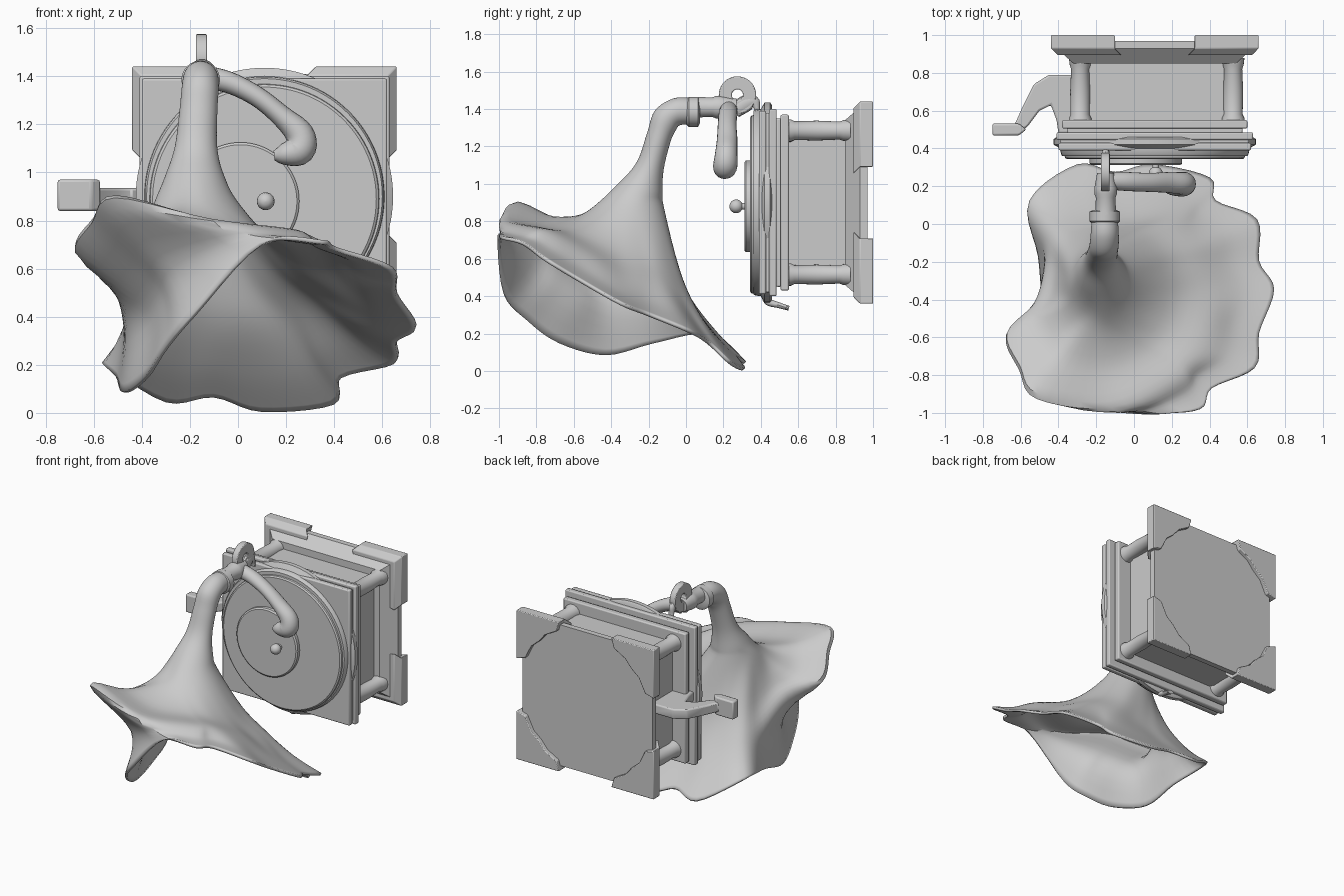
import bpy, bmesh, math
from mathutils import Vector as V

if "Cube" in bpy.data.objects:
    bpy.data.objects.remove(bpy.data.objects["Cube"])

CX, CZ = 0.11, 0.90   # centre of the cabinet, whose axis runs along y


def loft(name, rings, cap=True):
    bm = bmesh.new()
    rows = [[bm.verts.new(p) for p in r] for r in rings]
    n = len(rows[0])
    for a, b in zip(rows, rows[1:]):
        for i in range(n):
            bm.faces.new((a[i], a[(i + 1) % n], b[(i + 1) % n], b[i]))
    if cap:
        bm.faces.new(rows[0])
        bm.faces.new(rows[-1])
    else:
        bmesh.ops.remove_doubles(bm, verts=bm.verts, dist=1e-5)
    bmesh.ops.recalc_face_normals(bm, faces=bm.faces)
    me = bpy.data.meshes.new(name)
    bm.to_mesh(me)
    bm.free()
    ob = bpy.data.objects.new(name, me)
    bpy.context.collection.objects.link(ob)
    return ob


def bevel(ob, w):
    m = ob.modifiers.new("bevel", 'BEVEL')
    m.width, m.segments = w, 2
    return ob


def slab(name, hx, hz, y0, y1, hx1=None, hz1=None):
    def ring(x, z, y):
        return [(CX + s * x, y, CZ + t * z) for s, t in ((1, 1), (-1, 1), (-1, -1), (1, -1))]
    return loft(name, [ring(hx, hz, y0), ring(hx1 or hx, hz1 or hz, y1)])


def turned(name, x, z, profile, n=64):
    return loft(name, [[(x + r * math.cos(2 * math.pi * i / n), y, z + r * math.sin(2 * math.pi * i / n))
                        for i in range(n)] for y, r in profile])


def cat(p0, p1, p2, p3, t):
    return 0.5 * (2 * p1 + (p2 - p0) * t + (2 * p0 - 5 * p1 + 4 * p2 - p3) * t * t
                  + (3 * p1 - p0 - 3 * p2 + p3) * t ** 3)


def smooth(pts, k, closed=False):
    pts = [V(p) for p in pts]
    n = len(pts)
    get = (lambda i: pts[i % n]) if closed else (lambda i: pts[min(max(i, 0), n - 1)])
    out = [cat(get(i - 1), get(i), get(i + 1), get(i + 2), j / k)
           for i in range(n if closed else n - 1) for j in range(k)]
    return out if closed else out + [pts[-1]]


def circle(c, t, u, ru, rv, n):
    t, u = V(t).normalized(), V(u)
    v = u.cross(t)
    return [V(c) + u * ru * math.cos(2 * math.pi * i / n) + v * rv * math.sin(2 * math.pi * i / n)
            for i in range(n)]


def tube(name, path, u, n=20, k=5):
    """path rows: x, y, z, radius along u, radius across"""
    pos = smooth([p[:3] for p in path], k)
    rad = smooth([(p[3], p[4], 0) for p in path], k)
    rings = []
    for i, p in enumerate(pos):
        t = pos[min(i + 1, len(pos) - 1)] - pos[max(i - 1, 0)]
        rings.append(circle(p, t, u, rad[i][0], rad[i][1], n))
    return loft(name, rings)


# Cabinet: body, corner columns, base and lid mouldings
slab("cabinet_body", 0.385, 0.39, 0.50, 0.95)
for sx in (-1, 1):
    for sz in (-1, 1):
        turned("corner_column", CX + 0.01 + sx * 0.405, CZ + sz * 0.385,
               [(0.52, 0.06), (0.56, 0.06), (0.58, 0.05), (0.70, 0.053), (0.82, 0.048), (0.84, 0.055), (0.88, 0.06)], 24)
        # shaped corner foot
        poly = [(0, 0), (.34, 0), (.32, .07), (.23, .12), (.18, .18), (.12, .23), (.07, .33), (0, .35)]
        foot = loft("corner_foot", [[(CX + sx * (h - a), y, CZ + sz * (h - 0.01 - b)) for a, b in poly]
                                    for y, h in ((0.895, 0.515), (0.93, 0.55), (1.0, 0.55))])
        bevel(foot, 0.005)
slab("base_flare", 0.43, 0.44, 0.85, 0.93, 0.52, 0.51)
slab("base_panel", 0.52, 0.51, 0.93, 0.97)
for hx, hz, y0, y1 in ((0.49, 0.47, 0.505, 0.55), (0.465, 0.45, 0.48, 0.51), (0.52, 0.50, 0.445, 0.485),
                       (0.50, 0.48, 0.425, 0.45), (0.51, 0.49, 0.39, 0.428)):
    bevel(slab("lid_moulding", hx, hz, y0, y1), 0.008)

# Turntable, record, label and spindle
turned("turntable", CX, CZ, [(0.46, 0.52), (0.45, 0.535), (0.42, 0.535), (0.40, 0.50), (0.37, 0.497), (0.36, 0.49)], 96)
turned("record", CX, 0.89, [(0.37, 0.48), (0.35, 0.475), (0.343, 0.465)], 96)
turned("record_label", 0.01, 0.88, [(0.35, 0.245), (0.32, 0.245), (0.312, 0.235)])
turned("spindle", 0.115, 0.88, [(0.33, 0.018), (0.30, 0.018)] +
       [(0.268 + 0.036 * math.cos(a * math.pi / 8), 0.001 + 0.036 * math.sin(a * math.pi / 8)) for a in range(1, 9)], 24)

# Crank on the left side and brake lever underneath
outline = [(-.75, .47), (-.62, .47), (-.56, .52), (-.50, .60), (-.44, .63), (-.41, .55), (-.40, .48), (-.27, .48),
           (-.27, .79), (-.45, .79), (-.53, .74), (-.59, .62), (-.63, .53), (-.75, .53)]
bevel(loft("crank_arm", [[(x, y, z) for x, y in outline] for z in (0.865, 0.935)]), 0.01)
bevel(loft("crank_handle", [[(x, y, z) for x, y in ((-.75, .468), (-.61, .468), (-.57, .50), (-.61, .532), (-.75, .532))]
                            for z in (0.84, 0.97)]), 0.01)
tube("brake_lever", [(.13, .42, .41, .02, .02), (.13, .44, .37, .02, .02), (.13, .50, .35, .02, .015),
                     (.13, .55, .335, .025, .013)], (1, 0, 0), 12)

# Tone arm, horn joint and hinge ring
tube("tone_arm", [(-.16, .23, 1.40, .045, .05), (-.04, .225, 1.375, .05, .045), (.08, .22, 1.315, .05, .042),
                  (.18, .22, 1.235, .055, .045), (.255, .215, 1.16, .06, .06), (.255, .21, 1.095, .065, .065),
                  (.19, .205, 1.075, .05, .045), (.15, .205, 1.07, .025, .02)], (0, 1, 0))
turned("horn_collar", -0.155, 1.385, [(0.0, 0.065), (0.015, 0.08), (0.065, 0.08), (0.075, 0.06)], 32)
turned("joint_pipe", -0.15, 1.41, [(0.05, 0.055), (0.14, 0.052), (0.16, 0.06), (0.19, 0.06), (0.27, 0.045)], 32)
rings = []
for i in range(41):
    a = 2 * math.pi * i / 40
    d = V((0, math.cos(a), math.sin(a)))
    rings.append([V((-0.152 + sx * 0.023, 0.275, 1.475)) + d * r for sx, r in ((-1, .03), (1, .03), (1, .1), (-1, .1))])
bevel(loft("hinge_ring", rings, False), 0.005)
tube("hinge_stay", [(-.15, .26, 1.39, .024, .04), (-.15, .32, 1.43, .024, .045), (-.15, .365, 1.44, .022, .03),
                    (-.15, .38, 1.40, .02, .015), (-.15, .385, 1.37, .02, .01)], (1, 0, 0), 12)

# Horn: round neck opening into a ruffled flower mouth
mid = [(.42, -.35, .50), (.36, -.22, .48), (.32, -.12, .46), (.26, -.04, .42), (.18, .02, .38), (.02, .02, .37),
       (-.10, .02, .37), (-.24, .02, .38), (-.42, -.03, .40), (-.46, -.22, .45), (-.52, -.42, .58),
       (-.67, -.59, .67), (-.60, -.77, .79), (-.51, -.92, .89), (-.12, -.97, .80), (.20, -.82, .76),
       (.27, -.74, .74), (.35, -.65, .69), (.40, -.50, .60)]
rim = [(.74, -.35, .36), (.66, -.20, .30), (.65, .02, .21), (.43, .12, .15), (.40, .24, .04), (.10, .31, .01),
       (-.10, .27, .07), (-.30, .31, .05), (-.55, .12, .20), (-.50, -.17, .15), (-.47, -.43, .085),
       (-.38, -.68, .15), (-.30, -.85, .27), (-.18, -.97, .41), (.10, -1.0, .70), (.35, -.98, .71),
       (.41, -.87, .68), (.64, -.76, .60), (.66, -.58, .49)]
pull = {9: .02, 10: .08, 11: .25, 12: .25, 13: .2}   # hollow under the overhanging left lip
hub = V((0.05, -0.35, 0.45))
inner = []
for i, (a, b) in enumerate(zip(mid, rim)):
    p = (V(a) + V(b)) / 2
    if i in pull:
        p = p.lerp(hub, pull[i])
    else:
        p.z -= 0.02
    inner.append(p)
K = 5
N = len(rim) * K
neck = [((-.155, .03, 1.39), (0, -1, 0), .06, .06), ((-.155, -.05, 1.385), (0, -1, -.2), .065, .065),
        ((-.158, -.11, 1.34), (0, -1, -1), .068, .068), ((-.165, -.145, 1.25), (0, -.4, -1), .07, .058),
        ((-.175, -.19, 1.10), (0, -.3, -1), .08, .065), ((-.18, -.24, .98), (0, -.25, -1), .115, .108),
        ((-.17, -.325, .855), (0, .05, -1), .175, .20)]
rows = [circle(c, t, (1, 0, 0), a, b, N) for c, t, a, b in neck]
lip = smooth(mid, K, True)
rows.append([a.lerp(b, .5) - V((0, 0, .05)) for a, b in zip(rows[-1], lip)])
rows += [lip, smooth(inner, K, True), smooth(rim, K, True)]
columns = [smooth([r[i] for r in rows], 5) for i in range(N)]
horn = loft("horn", [list(r) for r in zip(*columns)], False)
sol = horn.modifiers.new("thickness", 'SOLIDIFY')
sol.thickness, sol.offset = 0.018, 0

for ob in bpy.context.collection.objects:
    bpy.ops.object.select_all(action='DESELECT')
    ob.select_set(True)
    bpy.context.view_layer.objects.active = ob
    bpy.ops.object.shade_smooth_by_angle(angle=math.radians(35))
